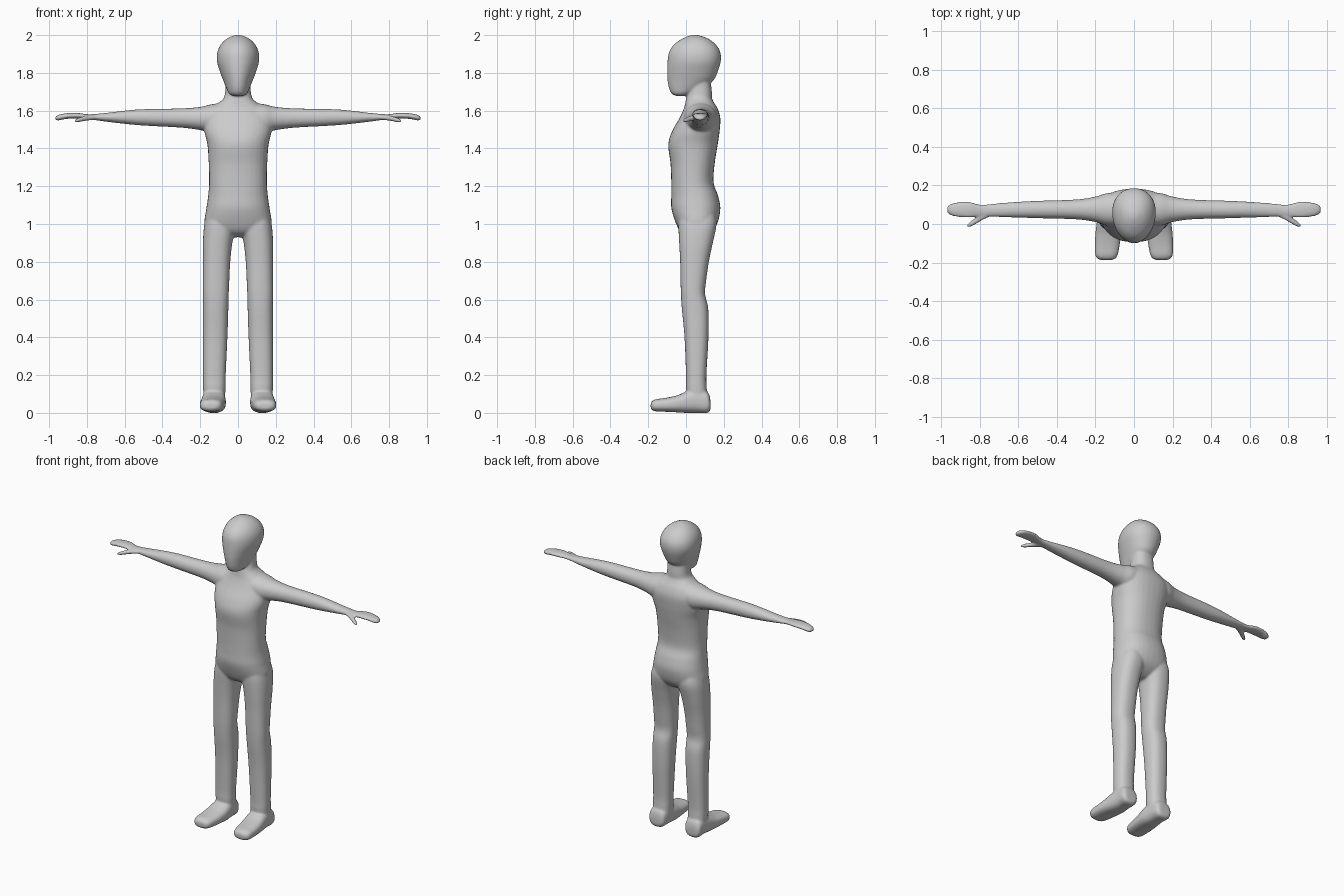
import bpy, bmesh
from math import sin, cos, pi

SEG, SUB = 32, 5


def catmull(p0, p1, p2, p3, t):
    return [0.5 * (2 * b + (c - a) * t + (2 * a - 5 * b + 4 * c - d) * t * t
                   + (3 * b - a - 3 * c + d) * t ** 3)
            for a, b, c, d in zip(p0, p1, p2, p3)]


def loft(bm, axis, sections, power=2.0, egg=0.0, side=1):
    """Skin (position, a0, a1, b0, b1) sections along an axis as superellipse rings."""
    s = [sections[0]] + sections + [sections[-1]]
    rows = [catmull(*s[i:i + 4], k / SUB) for i in range(len(sections) - 1) for k in range(SUB)]
    rows.append(sections[-1])
    rings = []
    for t, a0, a1, b0, b1 in rows:
        ring = []
        for k in range(SEG):
            c, n = cos(2 * pi * k / SEG), sin(2 * pi * k / SEG)
            u = abs(c) ** (2 / power) * (1 if c >= 0 else -1)
            v = abs(n) ** (2 / power) * (1 if n >= 0 else -1)
            a = (a0 + a1) / 2 + u * (a1 - a0) / 2 * (1 + egg * v)
            b = (b0 + b1) / 2 + v * (b1 - b0) / 2
            x, y, z = {'x': (t, a, b), 'y': (a, t, b), 'z': (a, b, t)}[axis]
            ring.append(bm.verts.new((x * side, y, z)))
        rings.append(ring)
    for r, q in zip(rings, rings[1:]):
        for k in range(SEG):
            j = (k + 1) % SEG
            bm.faces.new((r[k], r[j], q[j], q[k]))
    bm.faces.new(rings[0][::-1])
    bm.faces.new(rings[-1])


def sym(rows):
    return [(z, -w, w, y0, y1) for z, w, y0, y1 in rows]


bm = bmesh.new()

# head
loft(bm, 'z', sym([
    (1.678, .025, -.055, -.01), (1.69, .047, -.077, .03), (1.72, .062, -.091, .09),
    (1.76, .078, -.098, .145), (1.80, .093, -.100, .166), (1.86, .111, -.098, .184),
    (1.91, .109, -.090, .182), (1.95, .091, -.064, .158), (1.98, .061, -.022, .120),
    (1.996, .028, .015, .078), (2.001, .008, .038, .055)]), 2.1, 0.1)

# torso and neck
loft(bm, 'z', sym([
    (.93, .08, .02, .09), (.955, .14, -.025, .13), (1.0, .177, -.052, .165),
    (1.08, .168, -.077, .182), (1.15, .158, -.078, .170), (1.22, .153, -.078, .146),
    (1.32, .155, -.082, .152), (1.42, .162, -.094, .168), (1.49, .178, -.074, .178),
    (1.56, .178, -.035, .182), (1.61, .145, -.012, .168), (1.64, .105, -.004, .15),
    (1.665, .077, .0, .138), (1.70, .068, .01, .137), (1.76, .065, .02, .13)]), 2.3)

for side in (1, -1):
    # leg
    loft(bm, 'z', [
        (.05, .07, .18, .01, .115), (.13, .066, .185, .0, .11), (.2, .065, .185, .0, .108),
        (.4, .056, .186, -.008, .119), (.55, .051, .186, -.022, .118),
        (.63, .049, .186, -.027, .101), (.7, .046, .186, -.029, .107),
        (.8, .041, .186, -.031, .121), (.9, .03, .186, -.036, .142),
        (1.0, .01, .178, -.04, .162), (1.07, .02, .155, -.03, .15)], 2.4, 0, side)

    # foot
    loft(bm, 'y', [
        (.13, .095, .165, .02, .065), (.115, .075, .184, .0, .11), (.06, .069, .187, .0, .13),
        (.0, .064, .194, .0, .112), (-.05, .067, .2, .003, .092), (-.11, .074, .203, .006, .079),
        (-.16, .084, .201, .008, .072), (-.18, .098, .188, .014, .062),
        (-.187, .115, .17, .025, .05)], 2.6, 0, side)

    # arm and hand
    loft(bm, 'x', [
        (.06, -.01, .165, 1.50, 1.645), (.14, -.008, .16, 1.485, 1.634),
        (.2, .01, .142, 1.497, 1.62), (.3, .024, .127, 1.51, 1.612),
        (.5, .03, .120, 1.521, 1.608), (.6, .033, .115, 1.53, 1.6), (.7, .036, .108, 1.542, 1.588),
        (.79, .038, .101, 1.554, 1.581), (.85, .033, .115, 1.559, 1.588),
        (.91, .036, .114, 1.556, 1.586), (.95, .045, .104, 1.548, 1.578),
        (.968, .06, .09, 1.55, 1.568)], 2.1, 0, side)

    # thumb
    loft(bm, 'x', [
        (.73, .045, .075, 1.555, 1.575), (.78, .022, .062, 1.549, 1.576),
        (.82, -.001, .034, 1.543, 1.57), (.85, -.016, .012, 1.537, 1.56),
        (.866, -.015, -.002, 1.54, 1.552)], 2, 0, side)

bmesh.ops.recalc_face_normals(bm, faces=bm.faces)
mesh = bpy.data.meshes.new("body")
bm.to_mesh(mesh)
bm.free()
body = bpy.data.objects.new("body", mesh)
bpy.context.collection.objects.link(body)

# fuse the parts into one skin and soften the joints
remesh = body.modifiers.new("fuse", 'REMESH')
remesh.mode = 'VOXEL'
remesh.voxel_size = 0.006
remesh.use_smooth_shade = True
soften = body.modifiers.new("soften", 'SMOOTH')
soften.factor = 0.5
soften.iterations = 10
